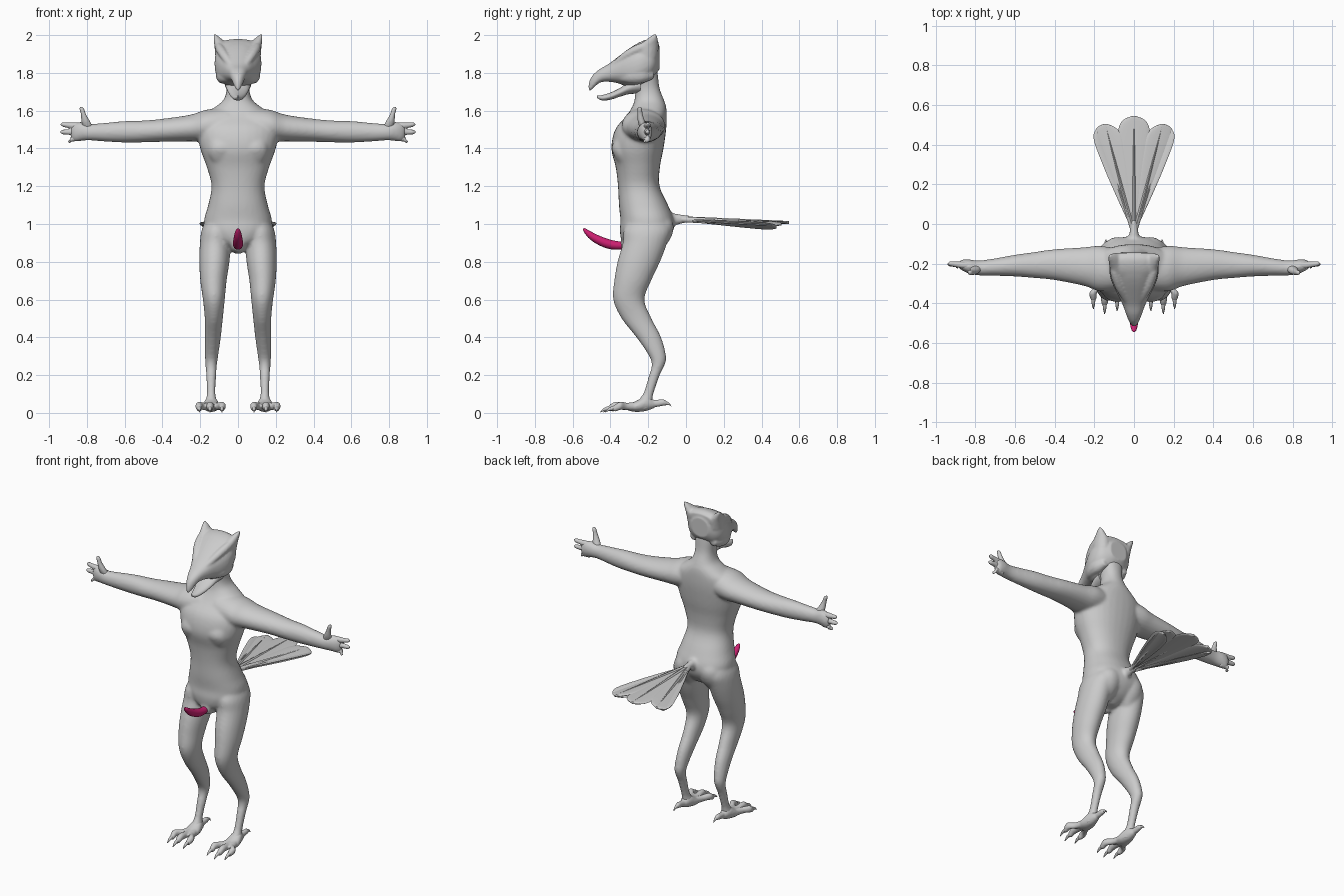
import bpy, bmesh, math
from mathutils import Vector

def material(name, rgb):
    m = bpy.data.materials.new(name)
    m.diffuse_color = (*rgb, 1)
    return m

GREY = material("plain grey", (0.6, 0.6, 0.6))
PINK = material("deep pink", (0.62, 0.015, 0.17))

def smooth_rows(rows, sub):
    # Catmull-Rom interpolation between cross-sections
    out = []
    for i in range(len(rows) - 1):
        p = [rows[max(i - 1, 0)], rows[i], rows[i + 1], rows[min(i + 2, len(rows) - 1)]]
        for k in range(sub):
            t = k / sub
            out.append([0.5 * (2 * b + (c - a) * t + (2 * a - 5 * b + 4 * c - d) * t * t
                               + (3 * b - a - 3 * c + d) * t ** 3) for a, b, c, d in zip(*p)])
    return out + [list(rows[-1])]

def loft(bm, axis, rows, side=1, n=24, sub=4, power=1.0, tilt=0.0):
    # rows: centre x, y, z and two half sizes of the ring across the axis
    u, v = {'x': ((0, 1, 0), (0, 0, 1)), 'y': ((1, 0, 0), (0, 0, 1)), 'z': ((1, 0, 0), (0, 1, 0))}[axis]
    u, v = Vector(u), Vector(v)
    if tilt:
        u = Vector((math.cos(tilt), 0, math.sin(tilt)))
    rings = []
    for x, y, z, a, b in smooth_rows(rows, sub):
        ring = []
        for k in range(n):
            c, s = math.cos(2 * math.pi * k / n), math.sin(2 * math.pi * k / n)
            c, s = math.copysign(abs(c) ** power, c), math.copysign(abs(s) ** power, s)
            p = Vector((x, y, z)) + u * c * max(a, 0.002) + v * s * max(b, 0.002)
            ring.append(bm.verts.new((p.x * side, p.y, p.z)))
        rings.append(ring)
    for r, q in zip(rings, rings[1:]):
        for k in range(n):
            bm.faces.new((r[k], r[(k + 1) % n], q[(k + 1) % n], q[k]))
    bm.faces.new(rings[0])
    bm.faces.new(rings[-1])

def finish(bm, name, mat, voxel=0, iterations=0):
    bmesh.ops.recalc_face_normals(bm, faces=bm.faces)
    me = bpy.data.meshes.new(name)
    bm.to_mesh(me)
    bm.free()
    ob = bpy.data.objects.new(name, me)
    bpy.context.collection.objects.link(ob)
    me.materials.append(mat)
    bpy.ops.object.select_all(action='DESELECT')
    bpy.context.view_layer.objects.active = ob
    ob.select_set(True)
    if voxel:
        r = ob.modifiers.new("blend", 'REMESH')
        r.mode, r.voxel_size, r.use_smooth_shade = 'VOXEL', voxel, True
        s = ob.modifiers.new("soften", 'SMOOTH')
        s.factor, s.iterations = 0.5, iterations
        bpy.ops.object.modifier_apply(modifier="blend")
        bpy.ops.object.modifier_apply(modifier="soften")
    bpy.ops.object.shade_smooth_by_angle(angle=math.radians(50))
    return ob

# Body: torso, neck, arms and legs blended into one skin
bm = bmesh.new()
loft(bm, 'z', [(0, -.23, .86, .03, .05), (0, -.225, .90, .11, .11), (0, -.21, .96, .17, .14),
               (0, -.205, 1.02, .18, .142), (0, -.225, 1.1, .158, .13), (0, -.25, 1.2, .14, .11),
               (0, -.255, 1.3, .165, .117), (0, -.257, 1.4, .20, .138), (0, -.24, 1.5, .215, .135),
               (0, -.21, 1.57, .19, .108), (0, -.195, 1.62, .12, .09), (0, -.195, 1.66, .075, .077),
               (0, -.205, 1.72, .06, .065), (0, -.22, 1.80, .07, .07), (0, -.22, 1.86, .07, .06)],
     n=32, power=.9)
for s in (1, -1):
    # Arm
    loft(bm, 'x', [(.05, -.23, 1.53, .10, .09), (.17, -.225, 1.52, .115, .085), (.25, -.215, 1.508, .098, .071),
                   (.40, -.205, 1.496, .078, .061), (.5, -.207, 1.49, .066, .058), (.6, -.21, 1.488, .055, .057),
                   (.7, -.217, 1.486, .044, .05), (.78, -.222, 1.486, .038, .044), (.83, -.215, 1.49, .036, .05),
                   (.865, -.208, 1.485, .028, .05), (.885, -.205, 1.485, .015, .035)], s)
    # Thigh, shin and ankle
    loft(bm, 'z', [(.10, -.20, 1.04, .06, .09), (.112, -.205, .97, .08, .125), (.12, -.217, .9, .082, .118),
                   (.125, -.25, .8, .08, .113), (.13, -.282, .7, .07, .098), (.128, -.303, .6, .058, .083),
                   (.128, -.262, .5, .048, .08), (.133, -.197, .4, .042, .066), (.14, -.15, .3, .035, .045),
                   (.142, -.148, .25, .03, .034), (.142, -.167, .2, .027, .029), (.142, -.2, .1, .023, .028),
                   (.142, -.225, .05, .035, .045), (.142, -.235, .018, .035, .045)], s)
    # Buttock and chest swelling
    loft(bm, 'z', [(.085, -.16, .86, .03, .03), (.085, -.155, .92, .075, .072), (.08, -.145, .99, .08, .08),
                   (.07, -.15, 1.05, .06, .055), (.06, -.17, 1.1, .02, .02)], s)
    loft(bm, 'z', [(.09, -.33, 1.31, .03, .02), (.085, -.335, 1.36, .07, .045), (.085, -.335, 1.41, .075, .058),
                   (.09, -.31, 1.48, .06, .045), (.09, -.29, 1.53, .02, .02)], s)
# Tail root and groin sheath
loft(bm, 'y', [(0, -.17, 1.01, .07, .07), (0, -.1, 1.02, .04, .045), (0, -.05, 1.025, .024, .03),
               (0, .02, 1.027, .016, .018)])
loft(bm, 'y', [(0, -.25, .89, .05, .05), (0, -.31, .885, .038, .038), (0, -.345, .888, .026, .028)])
finish(bm, "body", GREY, .009, 7)

# Hands: three fingers and a thumb on each side
bm = bmesh.new()
for s in (1, -1):
    for z0, x1, z1, y1 in ((1.52, .94, 1.527, -.20), (1.487, .942, 1.487, -.203), (1.455, .902, 1.437, -.215)):
        loft(bm, 'x', [(.83, -.21, z0, .018, .018), (.87, -.207, z0, .017, .018),
                       ((x1 + .87) / 2, -.203, (z0 + z1) / 2, .014, .014), (x1 - .012, y1, z1, .012, .012),
                       (x1, y1, z1, .003, .003)], s, n=12)
    loft(bm, 'z', [(.79, -.22, 1.50, .03, .022), (.805, -.235, 1.54, .024, .02), (.818, -.243, 1.58, .014, .015),
                   (.828, -.245, 1.612, .012, .012), (.832, -.245, 1.622, .003, .003)], s, n=12)
finish(bm, "fingers", GREY, .005, 3)

# Feet: three front toes and a back toe
bm = bmesh.new()
claws = bmesh.new()
for s in (1, -1):
    loft(bm, 'y', [(.142, -.17, .045, .02, .02), (.142, -.21, .05, .035, .04), (.142, -.26, .035, .045, .03),
                   (.142, -.30, .03, .04, .02)], s, n=16)
    for x, y in ((.085, -.40), (.148, -.415), (.205, -.39)):
        m = .142 * .45 + x * .55
        loft(bm, 'y', [(.142 * .8 + x * .2, -.24, .035, .022, .026), (m, -.31, .034, .02, .02),
                       (x, y + .045, .038, .02, .022), (x, y + .015, .026, .016, .02),
                       (x, y, .022, .008, .01)], s, n=12)
        loft(claws, 'y', [(x, y + .02, .028, .011, .014), (x, y - .015, .02, .008, .009),
                          (x, y - .038, .005, .002, .003)], s, n=10)
    loft(bm, 'y', [(.142, -.20, .05, .02, .025), (.142, -.16, .05, .017, .02), (.142, -.12, .055, .015, .018),
                   (.142, -.10, .05, .008, .01)], s, n=12)
    loft(claws, 'y', [(.142, -.115, .055, .01, .013), (.142, -.09, .048, .006, .007),
                      (.142, -.078, .035, .002, .002)], s, n=10)
finish(bm, "toes", GREY, .006, 3)
finish(claws, "claws", GREY)

# Head with hooked upper beak, brows and ear tufts
bm = bmesh.new()
loft(bm, 'y', [(0, -.14, 1.88, .06, .06), (0, -.17, 1.875, .105, .095), (0, -.21, 1.86, .122, .115),
               (0, -.26, 1.84, .122, .115), (0, -.31, 1.825, .105, .098), (0, -.36, 1.815, .08, .07),
               (0, -.41, 1.80, .056, .047), (0, -.455, 1.785, .04, .036), (0, -.49, 1.756, .026, .036),
               (0, -.508, 1.735, .014, .03), (0, -.517, 1.722, .005, .012)], n=32, power=.85)
for s in (1, -1):
    loft(bm, 'z', [(.07, -.21, 1.88, .05, .06), (.085, -.20, 1.94, .04, .055), (.105, -.18, 1.975, .024, .032),
                   (.124, -.163, 2.005, .006, .008)], s, n=16)
    loft(bm, 'y', [(.112, -.18, 1.95, .01, .02), (.098, -.25, 1.93, .022, .025), (.075, -.32, 1.895, .022, .022),
                   (.045, -.38, 1.85, .015, .015), (.03, -.41, 1.83, .006, .006)], s, n=12)
    # Cheek
    loft(bm, 'y', [(.07, -.17, 1.79, .02, .02), (.08, -.23, 1.79, .038, .045), (.075, -.30, 1.785, .032, .04),
                   (.05, -.36, 1.775, .015, .015)], s, n=12)
# Crown ridge between the tufts
loft(bm, 'y', [(0, -.145, 1.94, .08, .025), (0, -.18, 1.95, .10, .03), (0, -.24, 1.94, .09, .025),
               (0, -.31, 1.90, .06, .02)])
finish(bm, "head", GREY, .007, 4)

# Lower beak
bm = bmesh.new()
loft(bm, 'y', [(0, -.24, 1.74, .07, .05), (0, -.30, 1.722, .062, .034), (0, -.35, 1.697, .05, .023),
               (0, -.40, 1.677, .036, .019), (0, -.445, 1.668, .022, .014), (0, -.472, 1.674, .004, .005)])
finish(bm, "lower_beak", GREY)

# Tail fan: one middle feather and two overlapping feathers on each side
def feather(bm, x, y, z, width, side=1, tilt=0.0):
    rows = []
    for t, w in ((0, .10), (.12, .22), (.3, .48), (.55, .8), (.75, .97), (.87, 1), (.94, .84), (.98, .52), (1, .08)):
        rows.append((x * t, -.05 + (y + .05) * t, 1.025 + (z - 1.025) * t, width * w, .008))
    loft(bm, 'y', rows, side, n=16, tilt=tilt)
    # Quill
    loft(bm, 'y', [(x * t, -.05 + (y + .05) * t, 1.027 + (z - 1.025) * t, r, r + .003)
                   for t, r in ((0, .012), (.5, .008), (.97, .003))], side, n=8)

bm = bmesh.new()
feather(bm, 0, .545, 1.008, .08)
for s in (1, -1):
    feather(bm, .145, .505, 1.0, .07, s, -.15)
    feather(bm, .175, .48, .985, .05, s, .35)
finish(bm, "tail_feathers", GREY)

# Curved groin part
bm = bmesh.new()
loft(bm, 'y', [(0, -.325, .887, .02, .02), (0, -.37, .887, .025, .023), (0, -.42, .897, .027, .026),
               (0, -.47, .918, .024, .025), (0, -.51, .942, .019, .022), (0, -.535, .963, .012, .014),
               (0, -.545, .972, .003, .004)], n=20)
finish(bm, "groin_part", PINK)
